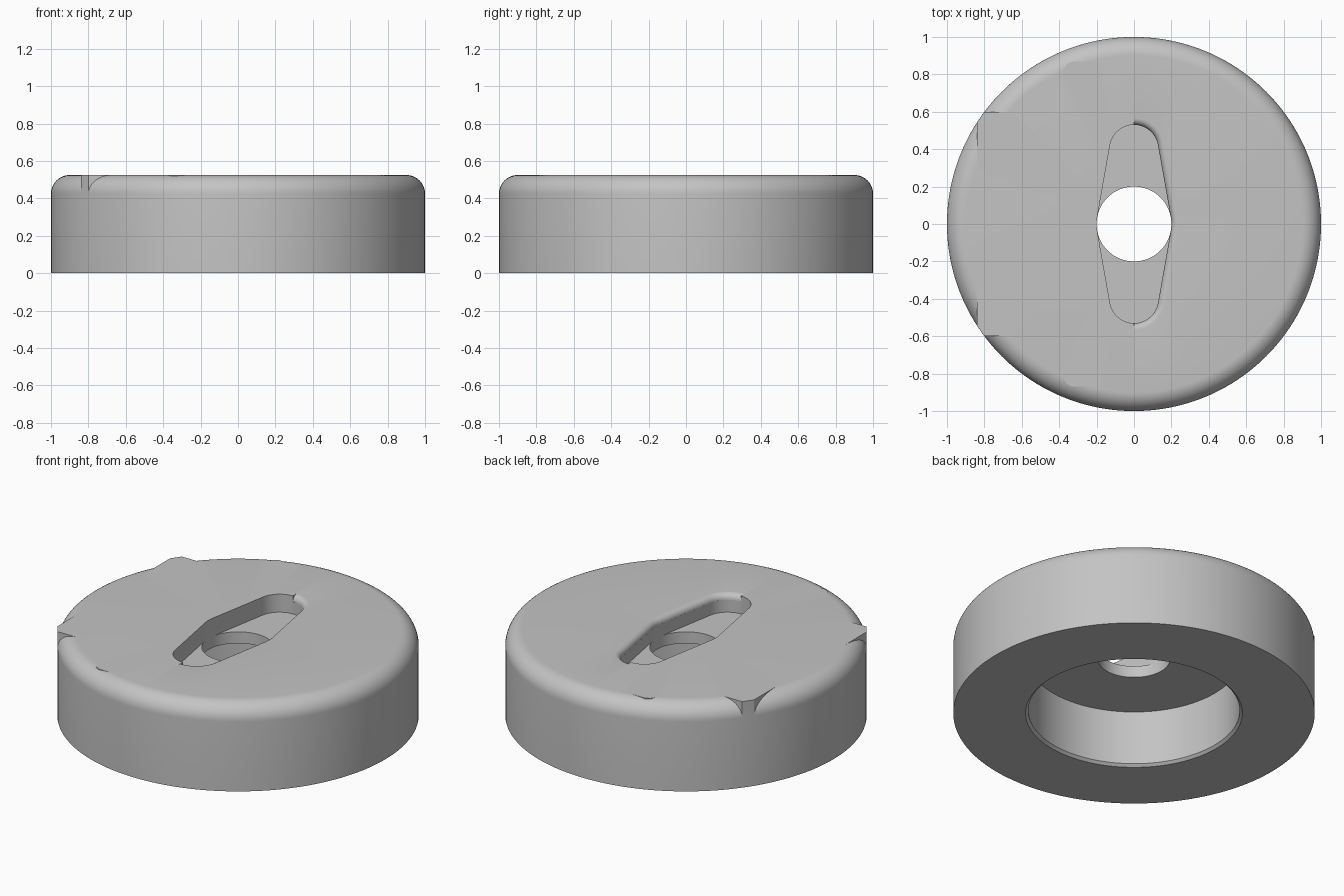
import bpy, bmesh, math

if "Cube" in bpy.data.objects:
    bpy.data.objects.remove(bpy.data.objects["Cube"])

TOP, FLOOR, CEIL, R = 0.525, 0.415, 0.345, 0.1

grey = bpy.data.materials.new("plain grey")
grey.diffuse_color = (0.55, 0.55, 0.55, 1)
grey.use_nodes = True
grey.node_tree.nodes["Principled BSDF"].inputs["Base Color"].default_value = grey.diffuse_color


def finish(name, bm):
    bmesh.ops.recalc_face_normals(bm, faces=bm.faces)
    me = bpy.data.meshes.new(name)
    bm.to_mesh(me)
    bm.free()
    ob = bpy.data.objects.new(name, me)
    bpy.context.collection.objects.link(ob)
    me.materials.append(grey)
    return ob


def loft(name, rings):
    """Closed solid through equal-length rings of 3D points."""
    bm = bmesh.new()
    rows = [[bm.verts.new(p) for p in ring] for ring in rings]
    n = len(rows[0])
    for a, b in zip(rows, rows[1:]):
        for i in range(n):
            j = (i + 1) % n
            bm.faces.new((a[i], a[j], b[j], b[i]))
    bm.faces.new(rows[0][::-1])
    bm.faces.new(rows[-1])
    return finish(name, bm)


def prism(name, pts, z0, z1):
    return loft(name, [[(x, y, z) for x, y in pts] for z in (z0, z1)])


def lathe(name, prof, n=160):
    bm = bmesh.new()
    rows = [[bm.verts.new((r * math.cos(2 * math.pi * i / n),
                           r * math.sin(2 * math.pi * i / n), z))
             for i in range(n)] for r, z in prof]
    for a, b in zip(rows, rows[1:] + rows[:1]):
        for i in range(n):
            j = (i + 1) % n
            bm.faces.new((a[i], a[j], b[j], b[i]))
    return finish(name, bm)


# Disc body: rounded top rim, bottom recess with chamfer, through hole
prof = [(0.2, CEIL), (0.585, CEIL), (0.585, 0.015), (0.6, 0), (1, 0)]
prof += [(1 - R + R * math.cos(a), TOP - R + R * math.sin(a))
         for a in (math.pi / 2 * k / 12 for k in range(13))]
prof += [(0.2, TOP)]
body = lathe("disc_body", prof)


def boolean(tool, op):
    m = body.modifiers.new(tool.name, "BOOLEAN")
    m.operation, m.object, m.solver = op, tool, "EXACT"
    bpy.context.view_layer.objects.active = body
    bpy.ops.object.modifier_apply(modifier=m.name)
    bpy.data.objects.remove(tool)


# Unrounded corners left standing on the rim, mirrored in y
a0, a1 = math.atan2(0.6, -0.8), math.atan2(0.5426, -0.84)
arc = [(0.9995 * math.cos(a0 + (a1 - a0) * k / 4),
        0.9995 * math.sin(a0 + (a1 - a0) * k / 4)) for k in range(5)]
corner = [(-0.66, 0.36), (-0.66, 0.6)] + arc + [(-0.84, 0.36)]
# pull the inner end inside the flat top
corner = [(-0.66, 0.28), (-0.66, 0.6)] + arc + [(-0.84, 0.28)]
nub = [(-0.2, 0.8), (-0.2, 0.87), (-0.33, 0.87), (-0.36, 0.855),
       (-0.375, 0.83), (-0.375, 0.8)]
for s in (1, -1):
    for nm, pts in (("rim_corner", corner), ("rim_nub", nub)):
        boolean(prism(nm, [(x, s * y) for x, y in pts], 0.39, TOP), "UNION")

# Tapered slot: hulls the centre hole and two end circles
t = math.asin(0.07 / 0.4)


def half(off=0.0):
    """Right half of the slot outline, from bottom to top."""
    out = []
    for cy, r, b, e, n in ((-0.4, 0.13, -math.pi / 2, -t, 16),
                           (0, 0.2, -t, t, 6),
                           (0.4, 0.13, t, math.pi / 2, 16)):
        for k in range(n + 1):
            a = b + (e - b) * k / n
            out.append(((r + off) * math.cos(a), cy + (r + off) * math.sin(a)))
    out[0], out[-1] = (0, out[0][1]), (0, out[-1][1])
    return out


h = half()
slot = h + [(-x, y) for x, y in h[-2:0:-1]]
boolean(prism("slot_cutter", slot, FLOOR, TOP + 0.1), "DIFFERENCE")

# Rounded lip along the right half of the slot
f = 0.035
rings = []
for k in range(9):
    a = math.pi / 2 * k / 8
    z = TOP - f + f * math.sin(a)
    rings.append([(x, y, z) for x, y in half(f * (1 - math.cos(a)) + 0.0003)])
rings.append([(x, y, TOP + 0.05) for x, y in half(f + 0.0003)])
boolean(loft("lip_cutter", rings), "DIFFERENCE")

bpy.ops.object.select_all(action="DESELECT")
body.select_set(True)
bpy.context.view_layer.objects.active = body
bpy.ops.object.shade_smooth_by_angle(angle=math.radians(30))
